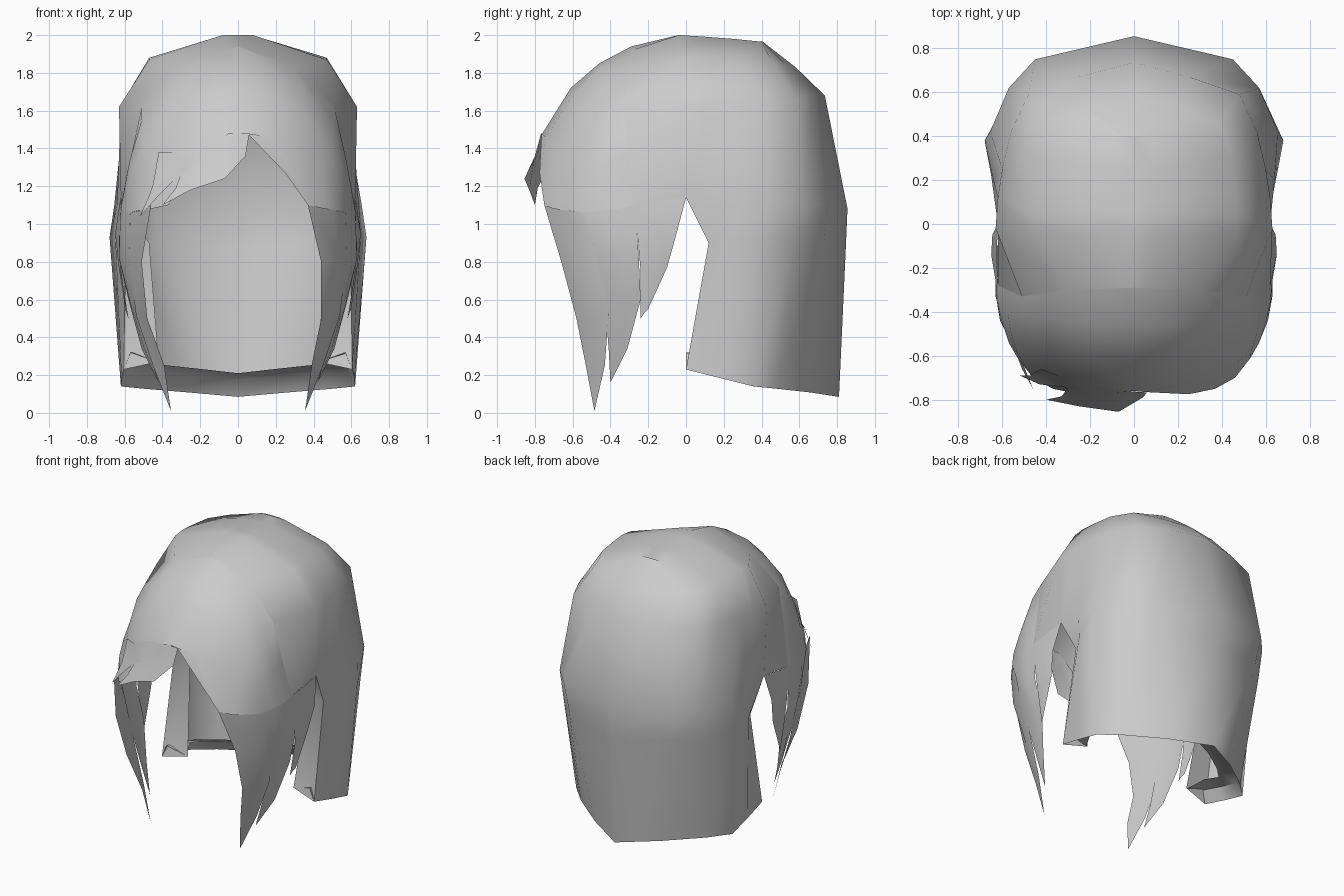
import bpy, bmesh, math

hair = bpy.data.materials.new("hair grey")
hair.diffuse_color = (0.6, 0.6, 0.6, 1)


def part(name, grids, both=True):
    """Join point grids (lists of rows) into one smooth sheet, optionally mirrored in x."""
    bm = bmesh.new()
    for sx in ((1, -1) if both else (1,)):
        for rows in grids:
            vs = [[bm.verts.new((p[0] * sx, p[1], p[2])) for p in r] for r in rows]
            for a, b in zip(vs, vs[1:]):
                for i in range(min(len(a), len(b)) - 1):
                    q = [a[i], a[i + 1], b[i + 1], b[i]]
                    bm.faces.new(q if sx > 0 else q[::-1])
    bmesh.ops.remove_doubles(bm, verts=bm.verts, dist=0.002)
    bmesh.ops.dissolve_degenerate(bm, edges=bm.edges, dist=0.001)
    bmesh.ops.recalc_face_normals(bm, faces=bm.faces)
    me = bpy.data.meshes.new(name)
    bm.to_mesh(me)
    bm.free()
    ob = bpy.data.objects.new(name, me)
    bpy.context.collection.objects.link(ob)
    me.materials.append(hair)
    bpy.context.view_layer.objects.active = ob
    ob.select_set(True)
    bpy.ops.object.shade_smooth_by_angle(angle=math.radians(50))
    ob.select_set(False)
    return ob


# Crown and back curtain: half rows from the spine down, back centre to front seam
ridge = [(0, .4, 1.97), (.05, .4, 1.97), (.09, .4, 1.965), (.09, .25, 1.98),
         (.09, .12, 1.99), (.09, .05, 1.995), (.08, -.04, 2), (.06, -.292, 1.918)]
spine = [(0, y, z) for x, y, z in ridge[:7]] + [(0, -.29, 1.94)]
crown = [(0, .58, 1.83), (.22, .53, 1.84), (.39, .46, 1.85), (.45, .3, 1.87),
         (.46, .15, 1.88), (.47, .05, 1.88), (.47, -.04, 1.87), (.3, -.3, 1.83)]
temple = [(0, .735, 1.68), (.25, .67, 1.68), (.48, .59, 1.66), (.56, .42, 1.65),
          (.6, .25, 1.64), (.62, .12, 1.63), (.63, -.02, 1.62), (.51, -.33, 1.62)]
ear = [(0, .855, 1.08), (.45, .75, 1.1), (.57, .62, 1.1), (.655, .42, 1.1),
       (.64, .2, 1.1), (.62, 0, 1.14), (.62, 0, 1.14), (.62, -.28, 1.1)]
nape = [(0, .845, .85), (.42, .73, .9), (.57, .58, .9), (.68, .38, .93),
        (.65, .22, .93), (.595, .12, .9)]
hem = [(0, .81, .085), (.26, .66, .108), (.5, .48, .128), (.62, .36, .14),
       (.617, .18, .185), (.605, 0, .23)]
part("back_hair", [[spine, ridge, crown, temple, ear, nape, hem]])


# Hem turned inward along the bottom, and folded in at the curtain's front edge
def inset(row, s, dz=0):
    return [(x * s, y * s, z + dz) for x, y, z in row]


part("back_hem", [[hem, inset(hem, .94, .09), inset(hem, .78, .125)[:5] + [(.43, .03, .27)]]])
part("curtain_folds", [[[ear[5]] * 2, [nape[5], (.47, .13, .9)], [hem[5], (.42, .03, .27)]]])

# Front cap: half rows from the seam forward to the hairline
seam = [(0, -.29, 1.94), (.15, -.295, 1.885), (.3, -.3, 1.83),
        (.51, -.33, 1.62), (.565, -.305, 1.36), (.62, -.28, 1.1)]
cap1 = [(0, -.46, 1.85), (.17, -.46, 1.82), (.34, -.45, 1.73),
        (.51, -.42, 1.55), (.575, -.4, 1.33), (.62, -.36, 1.08)]
cap2 = [(0, -.61, 1.72), (.19, -.6, 1.68), (.36, -.57, 1.58),
        (.49, -.53, 1.43), (.56, -.5, 1.28), (.6, -.45, 1.07)]
cap3 = [(0, -.76, 1.48), (.18, -.74, 1.46), (.34, -.69, 1.38),
        (.45, -.64, 1.29), (.53, -.59, 1.2), (.57, -.54, 1.06)]
line = [(.05, -.765, 1.48), (.25, -.775, 1.27), (.37, -.75, 1.1),
        (.46, -.70, 1.08), (.53, -.61, 1.07), (.57, -.54, 1.06)]
part("front_cap", [[seam, cap1, cap2, cap3, line]])

# Long front locks; the left one has its inner edge further out
for name, sx, inner in (("right_front_lock", 1, (.37, .44, .44)),
                        ("left_front_lock", -1, (.46, .51, .48))):
    rows = [[(inner[0], -.75, 1.1), (.5, -.65, 1.075), (.57, -.54, 1.06)],
            [(inner[1], -.66, .8), (.54, -.58, .82), (.58, -.46, .85)],
            [(inner[2], -.58, .5), (.5, -.5, .5), (.54, -.41, .52)],
            [(.39, -.53, .25), (.42, -.48, .25), (.45, -.43, .25)],
            [(.355, -.485, .01)] * 3]
    part(name, [[[(x * sx, y, z) for x, y, z in r] for r in rows]], both=False)

# Side locks between the face and the ear notch
part("side_locks", [
    [[(.57, -.54, 1.06), (.6, -.45, 1.07), (.62, -.36, 1.08), (.62, -.28, 1.1)],
     [(.575, -.51, .97), (.61, -.44, .97), (.625, -.35, .97), (.63, -.26, .97)],
     [(.575, -.475, .82), (.61, -.4, .82), (.63, -.33, .82), (.63, -.25, .82)],
     [(.54, -.43, .58), (.56, -.36, .58), (.57, -.3, .58), (.58, -.24, .6)],
     [(.48, -.41, .35), (.5, -.37, .35), (.5, -.34, .34), (.51, -.31, .34)],
     [(.42, -.4, .16)] * 4],
    [[(.62, -.28, 1.1), (.625, -.14, 1.12), (.62, 0, 1.14)],
     [(.63, -.26, .97), (.65, -.14, .95), (.645, -.05, .95)],
     [(.62, -.24, .75), (.63, -.16, .76), (.62, -.1, .77)],
     [(.58, -.24, .5), (.59, -.22, .53), (.6, -.2, .55)]]])

# Swept fringe with two ragged tips
part("fringe", [
    [[(.06, -.767, 1.48), (0, -.763, 1.48), (-.18, -.743, 1.46), (-.34, -.693, 1.38)],
     [(.04, -.79, 1.36), (-.05, -.8, 1.36), (-.18, -.79, 1.34), (-.3, -.745, 1.27)],
     [(.04, -.79, 1.36), (-.07, -.855, 1.24), (-.25, -.83, 1.18), (-.33, -.785, 1.19)]],
    [[(-.25, -.83, 1.18), (-.33, -.785, 1.19)], [(-.4, -.8, 1.1)] * 2],
    [[(-.34, -.693, 1.38), (-.42, -.66, 1.38)],
     [(-.3, -.745, 1.27), (-.45, -.675, 1.21)],
     [(-.43, -.73, 1.14), (-.47, -.69, 1.15)],
     [(-.52, -.69, 1.04)] * 2]], both=False)
